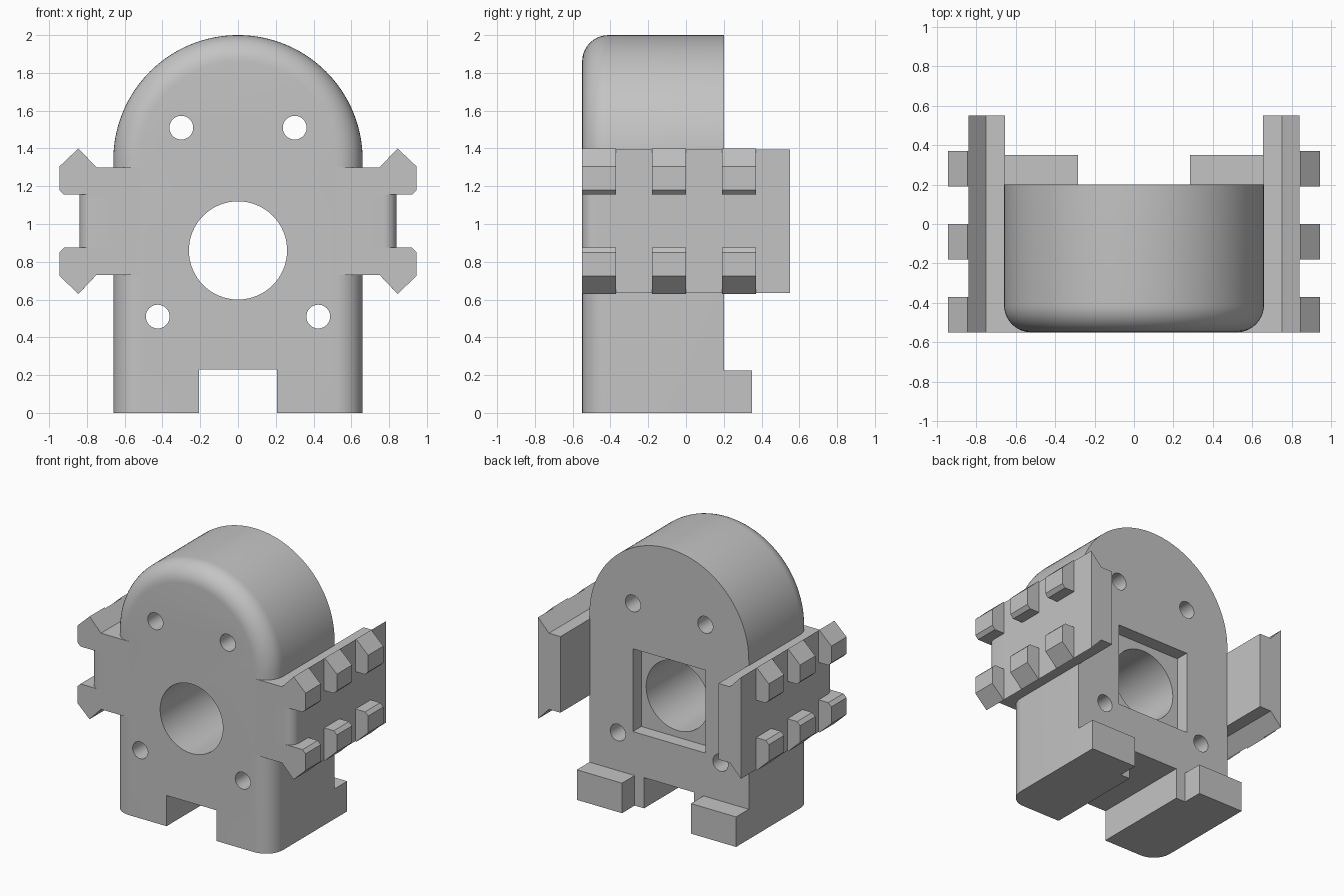
import bpy, bmesh
from math import sin, cos, pi

cube = bpy.data.objects.get("Cube")
if cube:
    bpy.data.objects.remove(cube, do_unlink=True)

grey = bpy.data.materials.new("matte_grey")
grey.use_nodes = True
grey.diffuse_color = (0.55, 0.55, 0.55, 1)
grey.node_tree.nodes["Principled BSDF"].inputs["Base Color"].default_value = (0.55, 0.55, 0.55, 1)

FRONT, BACK = -0.55, 0.2      # body depth
R, ARCH_Z, LIP = 0.66, 1.34, 0.14
RAIL_BACK = 0.55


def loft(name, rings):
    """Join matching closed rings of 3D points into a capped solid."""
    bm = bmesh.new()
    loops = [[bm.verts.new(p) for p in ring] for ring in rings]
    n = len(loops[0])
    for a, b in zip(loops, loops[1:]):
        for i in range(n):
            j = (i + 1) % n
            bm.faces.new((a[i], a[j], b[j], b[i]))
    bm.faces.new(loops[0])
    bm.faces.new(loops[-1])
    bmesh.ops.recalc_face_normals(bm, faces=bm.faces)
    mesh = bpy.data.meshes.new(name)
    bm.to_mesh(mesh)
    bm.free()
    mesh.materials.append(grey)
    ob = bpy.data.objects.new(name, mesh)
    bpy.context.collection.objects.link(ob)
    return ob


def prism(name, profile, y0, y1):
    return loft(name, [[(x, y, z) for x, z in profile] for y in (y0, y1)])


def box(name, x0, x1, y0, y1, z0, z1):
    return prism(name, [(x0, z0), (x1, z0), (x1, z1), (x0, z1)], y0, y1)


def cylinder(name, x, z, r, n):
    pts = [(x + r * cos(2 * pi * i / n), z + r * sin(2 * pi * i / n)) for i in range(n)]
    return prism(name, pts, -1, 1)


def select_only(ob):
    bpy.ops.object.select_all(action='DESELECT')
    ob.select_set(True)
    bpy.context.view_layer.objects.active = ob


def cut(target, cutter):
    cutter.hide_render = True
    mod = target.modifiers.new("cut", 'BOOLEAN')
    mod.operation, mod.solver, mod.object = 'DIFFERENCE', 'EXACT', cutter
    select_only(target)
    bpy.ops.object.modifier_apply(modifier=mod.name)
    bpy.data.objects.remove(cutter, do_unlink=True)


def smooth(ob):
    select_only(ob)
    bpy.ops.object.shade_smooth_by_angle(angle=pi / 6)


# Arched body with a rounded front lip and a flat base
def body_ring(inset, y):
    r, n = R - inset, 64
    arch = [(r * cos(pi * i / n), y, ARCH_Z + r * sin(pi * i / n)) for i in range(n + 1)]
    return [(r, y, 0)] + arch + [(-r, y, 0)]


steps = 10
rings = []
for i in range(steps + 1):
    a = pi / 2 * i / steps
    rings.append(body_ring(LIP * (1 - sin(a)), FRONT + LIP * (1 - cos(a))))
rings.append(body_ring(0, BACK))
body = loft("arched_body", rings)

# Centre bore, square rear pocket, screw holes and base notch
cut(body, cylinder("bore_cutter", 0, 0.86, 0.26, 64))
cut(body, box("pocket_cutter", -0.3, 0.3, BACK - 0.1, 1, 0.55, 1.17))
for s in (-1, 1):
    cut(body, cylinder("upper_screw_cutter", s * 0.3, 1.51, 0.063, 32))
    cut(body, cylinder("lower_screw_cutter", s * 0.425, 0.51, 0.063, 32))
cut(body, box("notch_cutter", -0.207, 0.207, -1, 1, -0.5, 0.23))
smooth(body)

# Side rail sections, with the upper hook profile mirrored for the lower one
MID = 1.015
upper_hook = [(0.655, 1.155), (0.655, 1.3), (0.75, 1.3), (0.845, 1.4), (0.945, 1.305),
              (0.945, 1.18), (0.92, 1.155)]
lower_hook = [(x, 2 * MID - z) for x, z in upper_hook]
plate = [(0.655, 0.73), (0.75, 0.73), (0.84, 0.635), (0.84, 1.395), (0.75, 1.3), (0.655, 1.3)]
TEETH = ((FRONT, -0.37), (-0.18, 0), (0.19, 0.37))


def flip(profile, s):
    return [(s * x, z) for x, z in profile]


for s, side in ((1, "left"), (-1, "right")):
    prism(side + "_rail_plate", flip(plate, s), -0.37, RAIL_BACK)
    for i, (y0, y1) in enumerate(TEETH):
        prism(f"{side}_upper_hook_{i + 1}", flip(upper_hook, s), y0, y1)
        prism(f"{side}_lower_hook_{i + 1}", flip(lower_hook, s), y0, y1)

    # Rounded front end of the plate between the hooks
    r = 0.07
    curve = [(0.84 - r + r * sin(pi / 16 * k), FRONT + r - r * cos(pi / 16 * k)) for k in range(9)]
    outline = [(0.655, FRONT)] + curve + [(0.84, -0.37), (0.655, -0.37)]
    end = loft(side + "_rail_end", [[(s * x, y, z) for x, y in outline] for z in (0.875, 1.155)])
    smooth(end)

    # Web joining the rail to the rounded lip, and rear foot
    x0, x1 = sorted((s * 0.52, s * 0.655))
    box(side + "_rail_web", x0, x1, FRONT, -0.38, 0.73, 1.3)
    x0, x1 = sorted((s * 0.285, s * R))
    box(side + "_rear_foot", x0, x1, BACK, 0.35, 0, 0.225)
